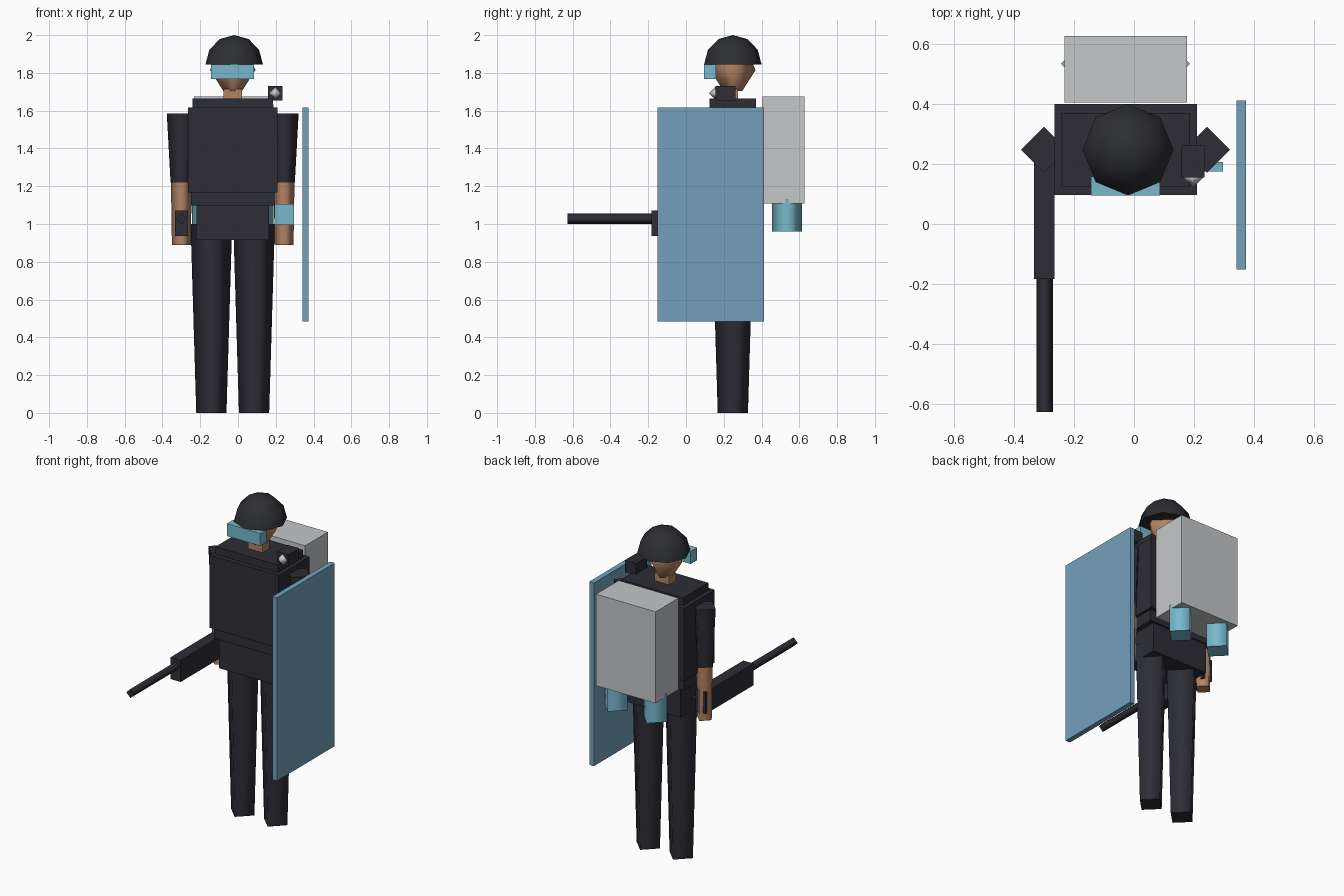
import bpy, bmesh
from math import cos, sin, pi, radians
from mathutils import Matrix, Vector

cube = bpy.data.objects.get("Cube")
if cube:
    bpy.data.objects.remove(cube, do_unlink=True)


def material(name, rgb):
    m = bpy.data.materials.new(name)
    m.use_nodes = True
    m.diffuse_color = (*rgb, 1)
    m.node_tree.nodes["Principled BSDF"].inputs["Base Color"].default_value = (*rgb, 1)
    return m


DARK = material("dark cloth", (0.026, 0.026, 0.036))
HELMET = material("helmet charcoal", (0.026, 0.027, 0.032))
SKIN = material("skin", (0.445, 0.23, 0.127))
CYAN = material("cyan glass", (0.188, 0.485, 0.61))
BLUE = material("shield blue", (0.174, 0.356, 0.503))
GREY = material("light grey", (0.56, 0.57, 0.585))

MID_X, MID_Y = -0.028, 0.248


def finish(name, bm, mat):
    bmesh.ops.recalc_face_normals(bm, faces=bm.faces)
    me = bpy.data.meshes.new(name)
    bm.to_mesh(me)
    bm.free()
    me.materials.append(mat)
    ob = bpy.data.objects.new(name, me)
    bpy.context.collection.objects.link(ob)
    return ob


def box(name, mat, x, y, z, taper=1.0):
    """Box from (min, max) ranges; taper scales the top face."""
    bm = bmesh.new()
    lo, hi = Vector((x[0], y[0], z[0])), Vector((x[1], y[1], z[1]))
    centre, size = (lo + hi) / 2, hi - lo
    bmesh.ops.create_cube(bm, size=1)
    for v in bm.verts:
        s = taper if v.co.z > 0 else 1
        v.co = centre + Vector((v.co.x * size.x * s, v.co.y * size.y * s, v.co.z * size.z))
    return finish(name, bm, mat)


def lathe(name, mat, profile, at, sides=4, turn=None):
    """Smooth-sided turned shape from (radius, height) points, corners on the axes."""
    bm = bmesh.new()
    rings = []
    for r, z in profile:
        n = sides if r else 1
        rings.append([bm.verts.new((r * cos(2 * pi * i / sides), r * sin(2 * pi * i / sides), z))
                      for i in range(n)])
    for a, b in zip(rings, rings[1:]):
        for i in range(sides):
            j = (i + 1) % sides
            quad = [a[i % len(a)], a[j % len(a)], b[j % len(b)], b[i % len(b)]]
            bm.faces.new(list(dict.fromkeys(quad))).smooth = True
    for ring in (rings[0], rings[-1]):
        if len(ring) > 1:
            bm.faces.new(ring)
    if turn:
        bm.transform(turn)
    bm.transform(Matrix.Translation(at))
    return finish(name, bm, mat)


# Body
box("torso", DARK, (-0.25, 0.195), (0.12, 0.376), (1.097, 1.665), 0.96)
box("vest", DARK, (-0.265, 0.21), (0.097, 0.4), (1.167, 1.618))
box("hips", DARK, (-0.22, 0.165), (0.13, 0.366), (0.915, 1.1))

# Limbs, one set per side
for side, s in (("right", -1), ("left", 1)):
    arm = (MID_X + s * 0.272, MID_Y, 0)
    lathe(side + "_leg", DARK, [(0.08, 0), (0.11, 1.0)], (MID_X + s * 0.113, MID_Y, 0))
    lathe(side + "_upper_arm", DARK, [(0.057, 1.22), (0.077, 1.585)], arm)
    lathe(side + "_forearm", SKIN, [(0.05, 0.89), (0.055, 1.22)], arm)
    lathe(side + "_thruster", CYAN, [(0.08, 0.96), (0.08, 1.13)],
          (MID_X + s * 0.135, 0.535, 0))

# Head and headgear
box("neck", SKIN, (-0.077, 0.022), (0.21, 0.275), (1.65, 1.715))
lathe("head", SKIN, [(0.05, 1.705), (0.12, 1.815), (0.085, 1.9)], (MID_X, MID_Y, 0))
dome = [(0.152 * cos(radians(a)), 0.155 * sin(radians(a))) for a in (0, 30, 60)]
lathe("helmet", HELMET, dome + [(0, 0.155)], (MID_X + 0.008, MID_Y, 1.845), sides=8)
box("goggles", CYAN, (-0.143, 0.086), (0.095, 0.158), (1.768, 1.845))

# Shoulder camera
box("shoulder_camera", DARK, (0.159, 0.236), (0.155, 0.262), (1.655, 1.73))
lathe("camera_lens", GREY, [(0, -0.034), (0.034, 0), (0, 0.034)], (0.198, 0.156, 1.692))

# Carried gear
box("backpack", GREY, (-0.232, 0.177), (0.405, 0.628), (1.108, 1.675))
box("shield", BLUE, (0.342, 0.374), (-0.152, 0.413), (0.483, 1.618))
box("wrist_screen", CYAN, (0.193, 0.297), (0.175, 0.207), (0.995, 1.105))
box("gun_body", DARK, (-0.334, -0.265), (-0.183, 0.285), (0.937, 1.072))
lathe("gun_barrel", DARK, [(0.028, 0), (0.028, 0.45)], (-0.298, -0.178, 1.027),
      turn=Matrix.Rotation(radians(90), 4, "X"))
